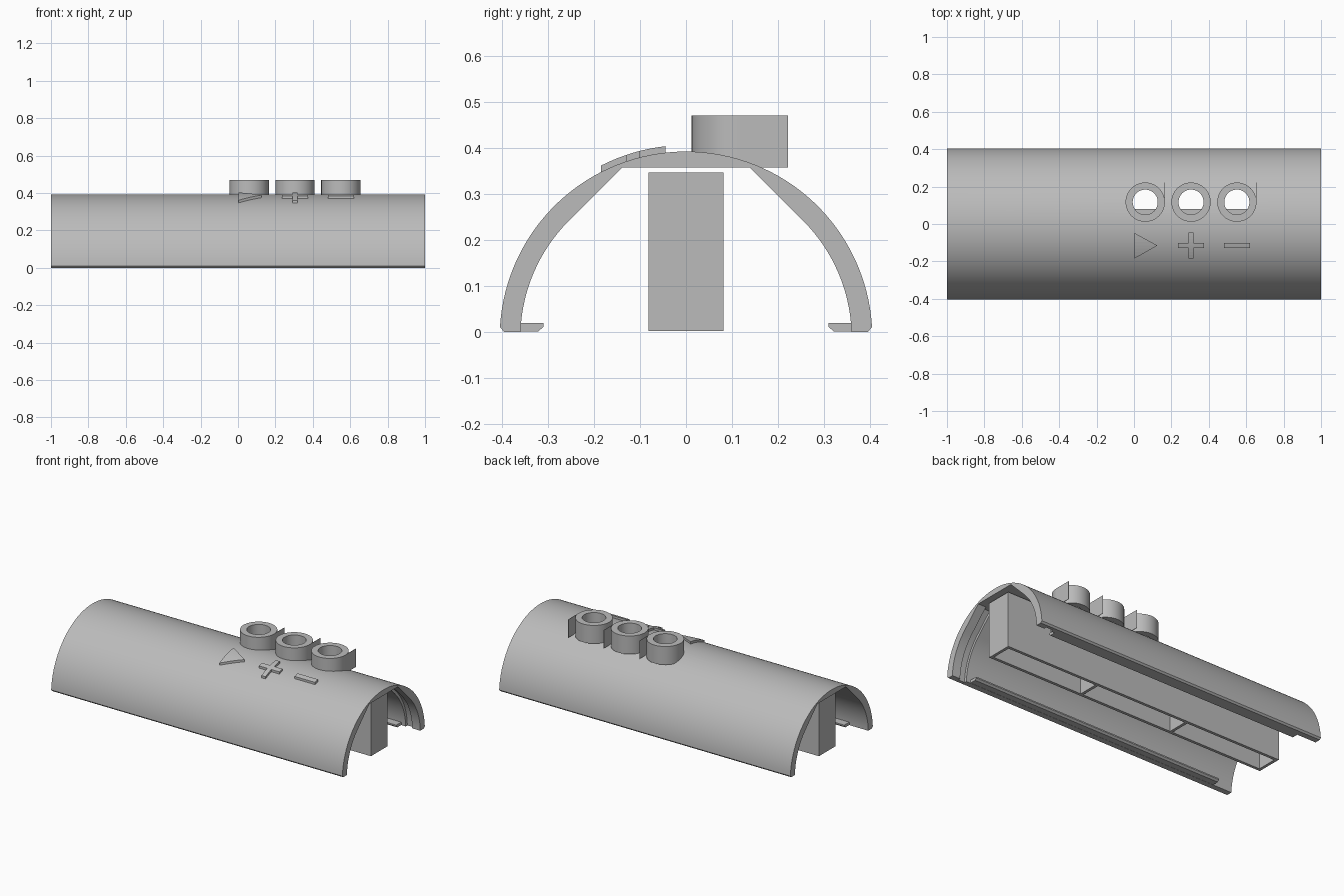
import bpy, bmesh
from math import sin, cos, pi, sqrt, radians

if "Cube" in bpy.data.objects:
    bpy.data.objects.remove(bpy.data.objects["Cube"])

grey = bpy.data.materials.new("plain_grey")
grey.use_nodes = True
grey.diffuse_color = (0.5, 0.5, 0.5, 1)
grey.node_tree.nodes["Principled BSDF"].inputs["Base Color"].default_value = (0.5, 0.5, 0.5, 1)

AXIS_Z, OUTER, INNER, ROOF = -0.013, 0.405, 0.36, 0.357
BUTTON_Y, BUTTON_R, HOLE_R, BUTTON_TOP = 0.117, 0.105, 0.067, 0.47
BUTTON_XS = [0.06, 0.305, 0.55]


def finish(name, bm):
    bmesh.ops.recalc_face_normals(bm, faces=bm.faces)
    mesh = bpy.data.meshes.new(name)
    bm.to_mesh(mesh)
    bm.free()
    mesh.materials.append(grey)
    ob = bpy.data.objects.new(name, mesh)
    bpy.context.scene.collection.objects.link(ob)
    return ob


def smooth(ob):
    bpy.ops.object.select_all(action='DESELECT')
    ob.select_set(True)
    bpy.context.view_layer.objects.active = ob
    bpy.ops.object.shade_smooth_by_angle(angle=radians(25))


def loft(name, rings, cyclic=False):
    """Skin a row of closed rings, capped at the ends unless cyclic."""
    bm = bmesh.new()
    rows = [[bm.verts.new(p) for p in ring] for ring in rings]
    n = len(rows[0])
    pairs = list(zip(rows, rows[1:])) + ([(rows[-1], rows[0])] if cyclic else [])
    for a, b in pairs:
        for i in range(n):
            j = (i + 1) % n
            bm.faces.new((a[i], a[j], b[j], b[i]))
    if not cyclic:
        bm.faces.new(rows[0])
        bm.faces.new(rows[-1])
    return finish(name, bm)


def prism_x(name, profile, x0, x1):
    return loft(name, [[(x, y, z) for y, z in profile] for x in (x0, x1)])


def box(name, x0, x1, y0, y1, z0, z1):
    return prism_x(name, [(y0, z0), (y1, z0), (y1, z1), (y0, z1)], x0, x1)


def surface(y):
    return AXIS_Z + sqrt(OUTER ** 2 - y ** 2)


# Arched shell: round outside, inside with 45 degree slopes and a flat roof
def arch(r):
    outer = [(0.395, 0)]
    steps = 64
    start = 0.057
    for i in range(steps + 1):
        a = start + (pi - 2 * start) * i / steps
        outer.append((OUTER * cos(a), AXIS_Z + OUTER * sin(a)))
    outer.append((-0.395, 0))
    low = 0.0361
    side = []
    for i in range(17):
        a = low + (pi / 4 - low) * i / 16
        side.append((r * cos(a), max(0, AXIS_Z + r * sin(a))))
    side.append((r * sqrt(2) + AXIS_Z - ROOF, ROOF))
    return outer + [(-y, z) for y, z in side] + side[::-1]


stations = [(-1, INNER), (0.9, INNER), (0.9, 0.376), (0.945, 0.376), (0.945, INNER), (1, INNER)]
shell = loft("arched_shell", [[(x, y, z) for y, z in arch(r)] for x, r in stations])

# Button holes through the shell
for x in BUTTON_XS:
    circle = [(x + HOLE_R * cos(2 * pi * i / 48), BUTTON_Y + HOLE_R * sin(2 * pi * i / 48))
              for i in range(48)]
    cutter = loft("hole_cutter", [[(px, py, z) for px, py in circle] for z in (0.2, 0.6)])
    cutter.hide_render = True
    mod = shell.modifiers.new("hole", 'BOOLEAN')
    mod.operation = 'DIFFERENCE'
    mod.solver = 'EXACT'
    mod.object = cutter
    bpy.context.view_layer.objects.active = shell
    bpy.ops.object.modifier_apply(modifier=mod.name)
    bpy.data.objects.remove(cutter)
smooth(shell)

# Button collars, each with a thin upright fin on its left side
for k, x in enumerate(BUTTON_XS, 1):
    section = [(HOLE_R, ROOF), (BUTTON_R, ROOF), (BUTTON_R, BUTTON_TOP), (HOLE_R, BUTTON_TOP)]
    rings = [[(x + r * cos(2 * pi * i / 48), BUTTON_Y + r * sin(2 * pi * i / 48), z)
              for r, z in section] for i in range(48)]
    smooth(loft(f"button_collar_{k}", rings, cyclic=True))
    box(f"button_fin_{k}", x + BUTTON_R - 0.002, x + BUTTON_R, BUTTON_Y, 0.222, ROOF, BUTTON_TOP)


# Raised symbols that follow the curve of the shell
def symbol(name, outline):
    bm = bmesh.new()
    bm.faces.new([bm.verts.new((x, y, 0)) for x, y in outline])
    for i in range(1, 10):
        bmesh.ops.bisect_plane(bm, geom=bm.verts[:] + bm.edges[:] + bm.faces[:],
                               plane_co=(0, -0.2 + 0.0171 * i, 0), plane_no=(0, 1, 0))
    grown = bmesh.ops.extrude_face_region(bm, geom=bm.faces[:])["geom"]
    top = {v for v in grown if isinstance(v, bmesh.types.BMVert)}
    for v in bm.verts:
        v.co.z = surface(v.co.y) + (0.014 if v in top else -0.005)
    return finish(name, bm)


SY, ARM, HALF = -0.115, 0.07, 0.014
symbol("triangle_symbol", [(0.002, -0.185), (0.125, SY), (0.002, -0.048)])
quarter = [(ARM, -HALF), (ARM, HALF), (HALF, HALF)]
plus = []
for _ in range(4):
    plus += quarter
    quarter = [(-y, x) for x, y in quarter]
symbol("plus_symbol", [(BUTTON_XS[1] + x, SY + y) for x, y in plus])
symbol("minus_symbol", [(BUTTON_XS[2] + x, SY + y) for x, y in
                        [(-ARM, -HALF), (ARM, -HALF), (ARM, HALF), (-ARM, HALF)]])

# Lips along the two lower edges
for name, s in (("front_lip", -1), ("back_lip", 1)):
    lip = [(0.31, 0.019), (0.31, 0.011), (0.321, 0.001), (0.37, 0.001), (0.37, 0.019)]
    prism_x(name, [(s * y, z) for y, z in lip], -0.87, 0.87)

# Inner case: open below, with three compartments
L, W, T, Z0, Z1 = 0.97, 0.081, 0.018, 0.002, 0.346
box("case_front_wall", -L, L, -W, -W + T, Z0, Z1)
box("case_back_wall", -L, L, W - T, W, Z0, Z1)
box("case_top", -L, L, -W + T, W - T, Z1 - T, Z1)
for k in range(4):
    x = -L + T / 2 + k * (2 * L - T) / 3
    box(f"case_divider_{k + 1}", x - T / 2, x + T / 2, -W + T, W - T, Z0, Z1 - T)
